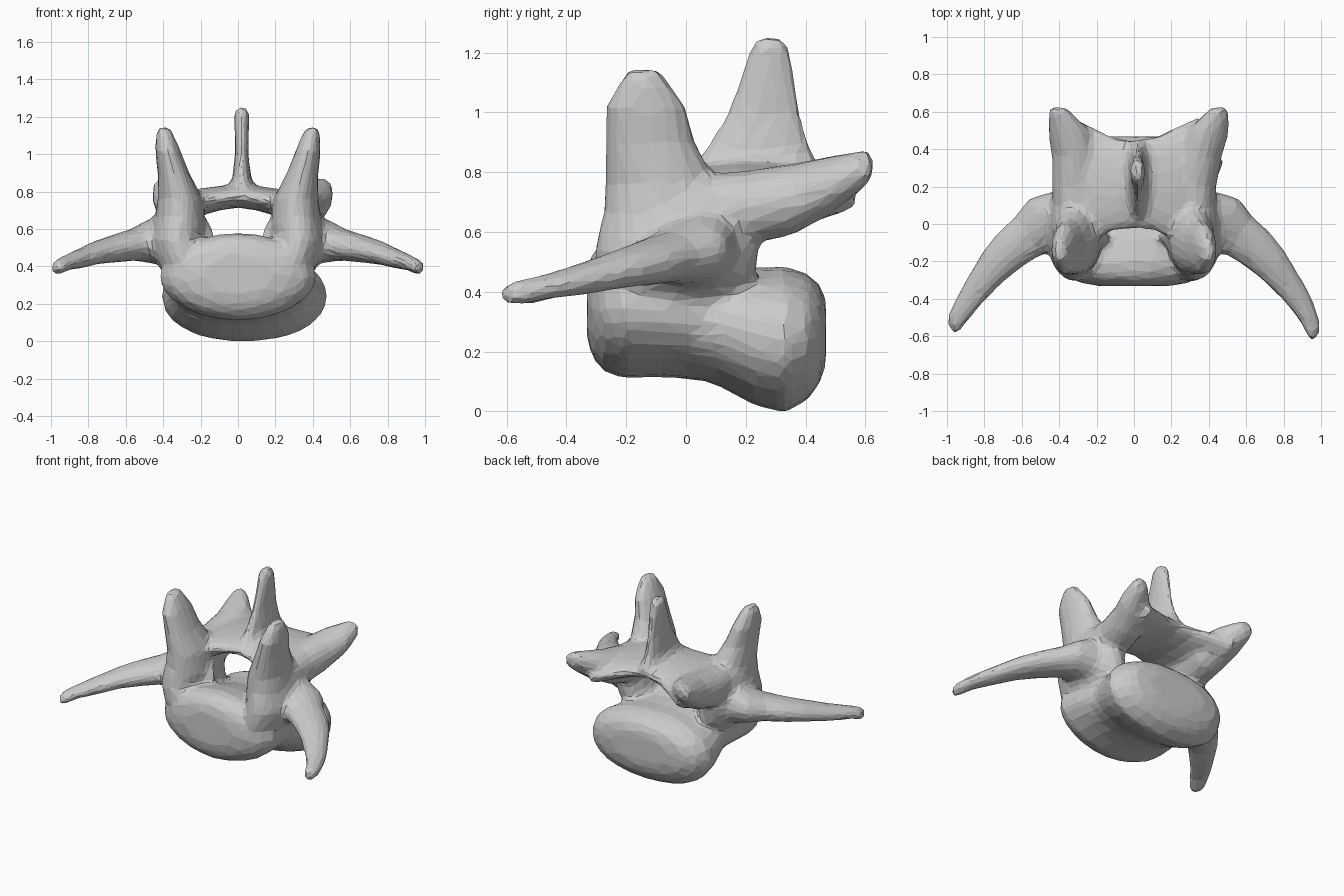
import bpy, bmesh, math
from mathutils import Vector

if "Cube" in bpy.data.objects:
    bpy.data.objects.remove(bpy.data.objects["Cube"])

bone = bpy.data.materials.new("bone grey")
bone.use_nodes = True
grey = (0.6, 0.6, 0.6, 1)
bone.diffuse_color = grey
bone.node_tree.nodes["Principled BSDF"].inputs["Base Color"].default_value = grey

X, Y, Z = Vector((1, 0, 0)), Vector((0, 1, 0)), Vector((0, 0, 1))
SIDES = 24
bm = bmesh.new()


def loft(sections, u, v, side=1, power=1.0, cap=0.4):
    """Closed tube through (x, y, z, u radius, v radius) with rounded ends."""
    secs = [(Vector((s[0] * side, s[1], s[2])), s[3], s[4]) for s in sections]

    def end(a, b):
        d = (a[0] - b[0]).normalized()
        return (a[0] + d * min(a[1], a[2]) * cap, a[1] * 0.65, a[2] * 0.65)

    secs = [end(secs[0], secs[1])] + secs + [end(secs[-1], secs[-2])]
    rings = []
    for c, a, b in secs:
        ring = []
        for i in range(SIDES):
            t = 2 * math.pi * i / SIDES
            co, si = math.cos(t), math.sin(t)
            pu = math.copysign(abs(co) ** power, co)
            pv = math.copysign(abs(si) ** power, si)
            ring.append(bm.verts.new(c + u * a * pu + v * b * pv))
        rings.append(ring)
    faces = [bm.faces.new(rings[0]), bm.faces.new(rings[-1][::-1])]
    for r, q in zip(rings, rings[1:]):
        for i in range(SIDES):
            j = (i + 1) % SIDES
            faces.append(bm.faces.new((r[i], q[i], q[j], r[j])))
    bmesh.ops.recalc_face_normals(bm, faces=faces)


# Front half of the body, domed in front with a rounded underside
loft([(0, -.315, .355, .29, .17), (0, -.28, .35, .37, .215), (0, -.21, .345, .42, .235),
      (0, -.08, .335, .41, .22), (.01, .1, .3, .37, .2)], X, Z, power=1.04, cap=.1)

# Rear half of the body, dropping to the lower disc
loft([(.01, -.05, .32, .35, .19), (.01, .1, .29, .38, .2), (.02, .23, .25, .42, .23),
      (.035, .33, .24, .445, .245), (.035, .41, .25, .4, .21), (.035, .45, .26, .33, .16)],
     X, Z, power=.92, cap=.12)

# Roof over the canal, flaring backwards at both sides
loft([(-.34, .24, .7, .34, .08), (-.22, .215, .74, .305, .075), (-.1, .215, .765, .25, .065),
      (0, .21, .775, .24, .06), (.1, .215, .765, .25, .065), (.22, .215, .74, .305, .075),
      (.35, .24, .7, .34, .08)], Y, Z)

# Upright rear spine, thin and tapering
loft([(.02, .23, .8, .23, .09), (.02, .24, .87, .185, .05), (.02, .26, 1, .125, .036),
      (.02, .275, 1.12, .095, .038), (.02, .28, 1.22, .065, .042)], Y, X, cap=.8)

for side in (-1, 1):
    out = max(side, 0) * .05
    # Side wall joining the body to the arch, flush with the front face
    loft([(.25, -.06, .34, .22, .13), (.3, -.04, .44, .27, .15), (.325, -.03, .54, .275, .15),
          (.32, -.02, .64, .265, .135), (.31, .02, .73, .23, .12)], Y, X, side)
    # Front upright prong
    loft([(.31, -.07, .6, .21, .14), (.31, -.08, .76, .19, .12), (.345, -.12, .9, .15, .085),
          (.375, -.135, 1.02, .135, .068), (.39, -.14, 1.1, .085, .05)], Y, X, side, cap=.9)
    # Rear prong, broad at the base and rising outwards
    loft([(.32, .02, .66, .11, .13), (.32, .2, .68, .12, .125),
          (.315 + out * .6, .36, .71, .125, .12), (.345 + out, .49, .76, .115, .095),
          (.395 + out, .595, .81, .065, .065)], X, Z, side, cap=.6)
    # Long side wing, curving forwards and down
    loft([(.33, .01, .55, .2, .16), (.46, -.005, .535, .175, .115), (.56, -.06, .515, .125, .085),
          (.66, -.135, .495, .115, .075), (.75, -.225, .475, .1, .064),
          (.835, -.335, .445, .082, .054), (.915, -.45, .42, .068, .043),
          (.965, -.535 - out * .8, .395, .055, .042)],
         Vector((.6 * side, .8, 0)), Z, side, cap=.8)

mesh = bpy.data.meshes.new("vertebra")
bm.to_mesh(mesh)
bm.free()
vertebra = bpy.data.objects.new("vertebra", mesh)
bpy.context.collection.objects.link(vertebra)
mesh.materials.append(bone)

# Fuse the parts, soften the joins, then reduce to coarse facets
fuse = vertebra.modifiers.new("fuse", "REMESH")
fuse.mode = "VOXEL"
fuse.voxel_size = 0.015
soften = vertebra.modifiers.new("soften", "SMOOTH")
soften.factor = 0.5
soften.iterations = 20
facet = vertebra.modifiers.new("facet", "DECIMATE")
facet.ratio = 0.05
